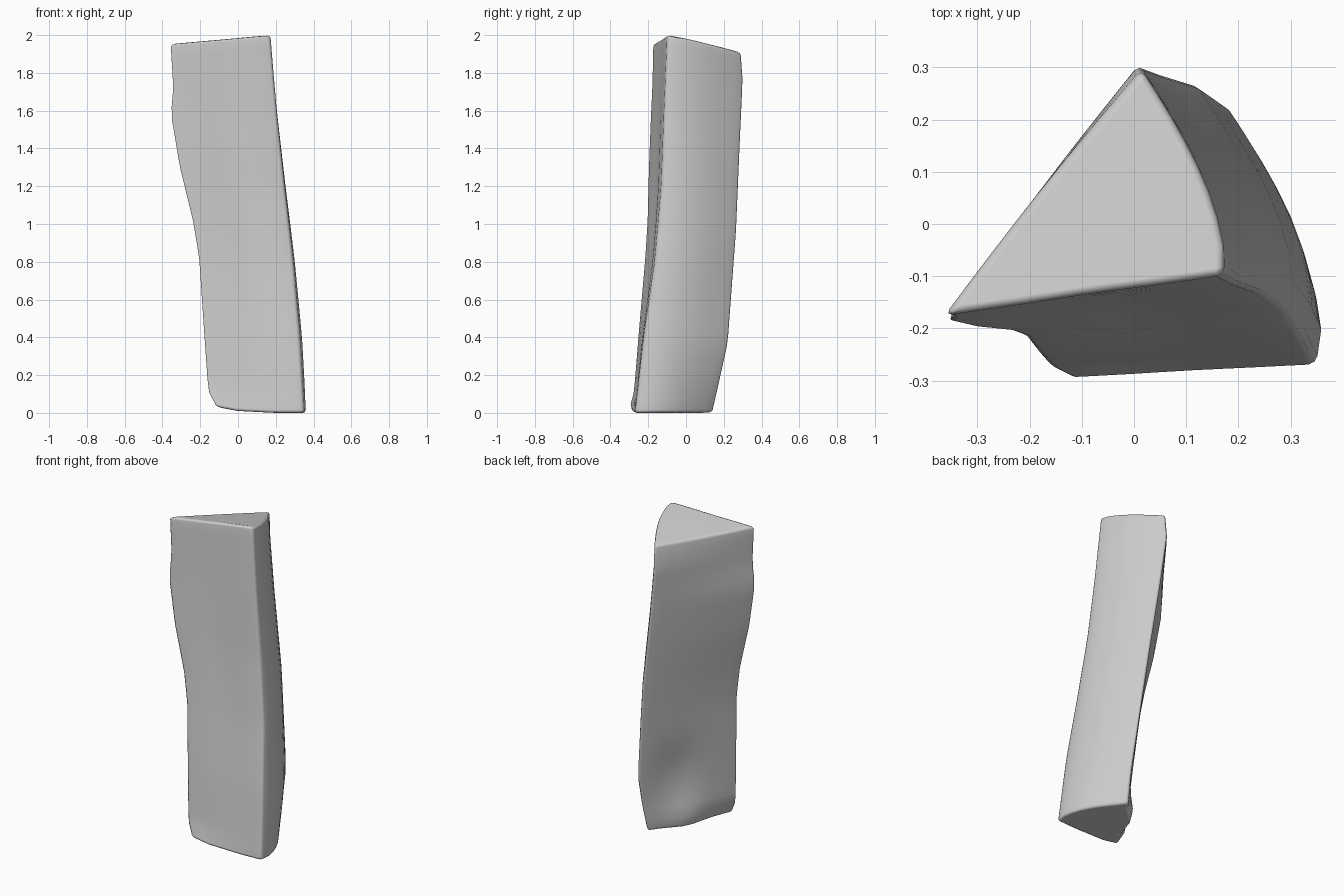
import bpy, bmesh, math
from mathutils import Vector

if "Cube" in bpy.data.objects:
    bpy.data.objects.remove(bpy.data.objects["Cube"])

# Paths of the three long edges of the split log: (z, x, y)
LEFT = [(0, -.12, -.298), (.08, -.165, -.275), (.4, -.187, -.25), (.8, -.213, -.217), (1.0, -.245, -.205),
        (1.3, -.315, -.198), (1.6, -.362, -.187), (1.75, -.35, -.18), (2, -.364, -.175)]
RIGHT = [(0, .35, -.27), (.4, .327, -.225), (.8, .293, -.165), (1.2, .247, -.13),
         (1.6, .205, -.115), (2, .172, -.098)]
BACK = [(0, .165, .145), (.18, .178, .185), (.38, .178, .228), (1.0, .115, .272),
        (1.5, .05, .292), (1.85, .01, .307), (2, .015, .296)]
SEG, LEVELS = 8, 28


def at(path, z):
    """Position on an edge path at height z."""
    for a, b in zip(path, path[1:]):
        if z <= b[0] + 1e-6:
            f = (z - a[0]) / (b[0] - a[0])
            return Vector(a[1:]).lerp(Vector(b[1:]), f)
    return Vector(path[-1][1:])


def bump(v, centre, width):
    return math.exp(-((v - centre) / width) ** 2)


def front(u, z):  # split front face: shallow lengthwise groove
    return -.009 * bump(u, .52, .18) * bump(z, 1.1, .7)


def bark(u, z):  # rounded outer face, fuller towards the front and the bottom
    return (.056 - .012 * z) * math.sin(math.pi * u ** .75) ** .95


def split(u, z):  # torn back-left face: flared foot with dents above it
    foot = .042 * bump(u, .42, .25) * bump(z, 0, .16)
    dent = -.025 * bump(u, .4, .2) * bump(z, .38, .18)
    return (foot + dent) * math.sin(math.pi * u) ** .5 + .006 * math.sin(math.pi * u) * z / 2


bm = bmesh.new()
rings = []
for i in range(LEVELS + 1):
    z = 2 * i / LEVELS
    l, r, b = at(LEFT, z), at(RIGHT, z), at(BACK, z)
    ring = []
    for p, q, shape in ((l, r, front), (r, b, bark), (b, l, split)):
        out = Vector((q.y - p.y, p.x - q.x)).normalized()
        for k in range(SEG):
            u = k / SEG
            c = p.lerp(q, u) + out * (shape(u, z) if k else 0)
            # slanted top and slightly raised bottom left corner
            top = 2 + .118 * (c.x - .16) - .193 * (c.y + .09)
            low = .01 + .03 * max(0, -c.x) / .16 - .01 * min(1, max(0, c.x / .2))
            h = low + (min(top, 2) - low) * z / 2
            ring.append(bm.verts.new((c.x, c.y, h)))
    rings.append(ring)

# Skin and end caps
n = len(rings[0])
for a, b in zip(rings, rings[1:]):
    for k in range(n):
        m = (k + 1) % n
        bm.faces.new((a[k], a[m], b[m], b[k]))
bm.faces.new(rings[-1])
bm.faces.new(list(reversed(rings[0])))
bmesh.ops.recalc_face_normals(bm, faces=bm.faces[:])

mesh = bpy.data.meshes.new("split_log")
bm.to_mesh(mesh)
bm.free()
log = bpy.data.objects.new("split_log", mesh)
bpy.context.collection.objects.link(log)
bpy.context.view_layer.objects.active = log
log.select_set(True)

# Worn edges and smooth shading
bpy.ops.object.shade_smooth()
bev = log.modifiers.new("worn_edges", 'BEVEL')
bev.width = .016
bev.segments = 2
bev.limit_method = 'ANGLE'
bev.angle_limit = math.radians(40)
log.modifiers.new("even_shading", 'WEIGHTED_NORMAL')
